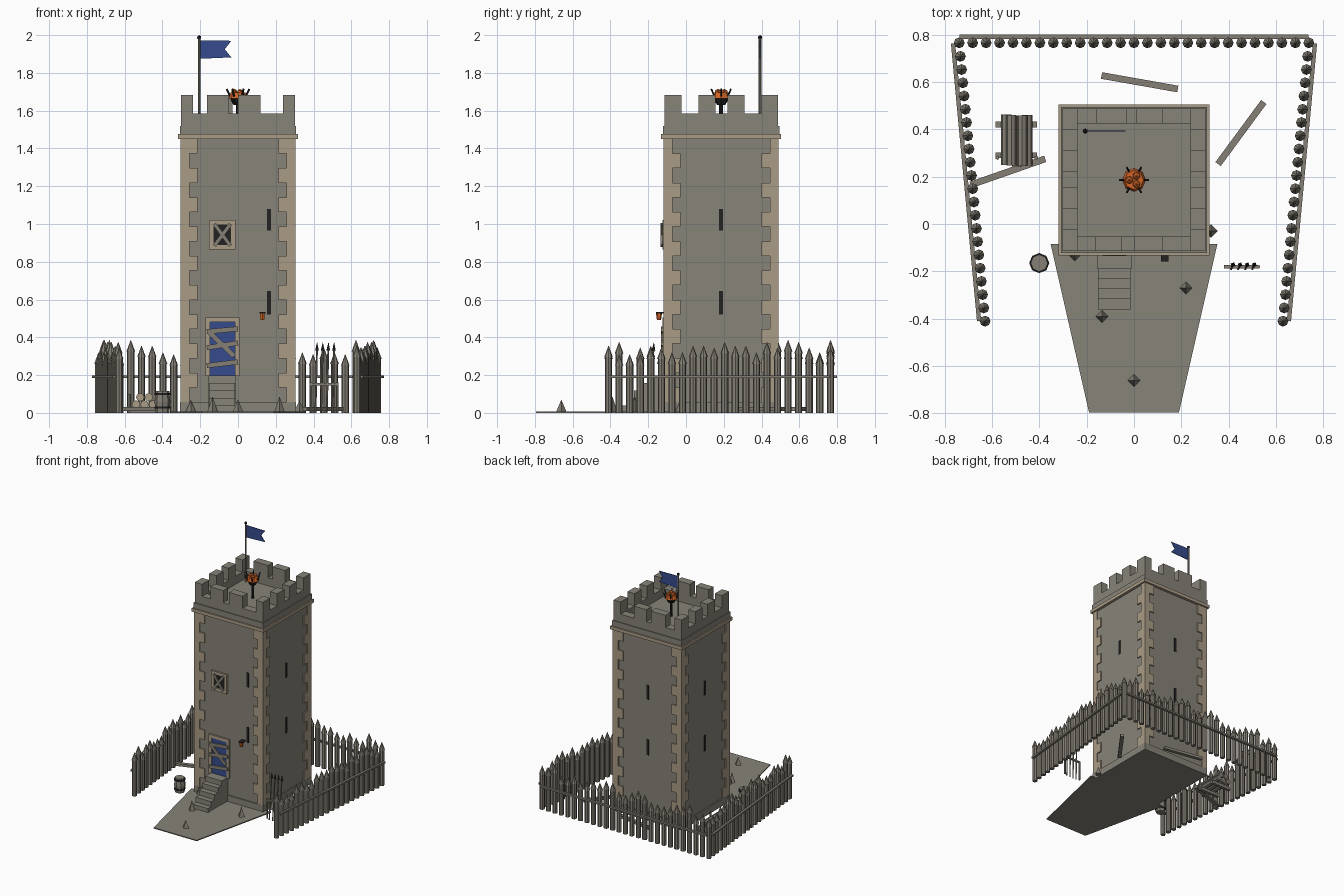
import bpy, bmesh, math, random
from mathutils import Vector, Matrix

if "Cube" in bpy.data.objects:
    bpy.data.objects.remove(bpy.data.objects["Cube"])
random.seed(4)

def material(name, rgb):
    m = bpy.data.materials.new(name)
    m.diffuse_color = (*rgb, 1)
    m.use_nodes = True
    m.node_tree.nodes["Principled BSDF"].inputs["Base Color"].default_value = m.diffuse_color
    return m

STONE = material("grey_stone", (.245, .228, .19))
TRIM = material("pale_stone", (.40, .335, .24))
WOOD = material("weathered_wood", (.235, .215, .178))
IRON = material("dark_iron", (.016, .016, .017))
BLUE = material("blue_paint", (.035, .07, .27))
GLOW = material("orange_glow", (.65, .13, .02))
parts = {}

def part(name, mat):
    return parts.setdefault(name, (bmesh.new(), mat))[0]

def box(name, mat, x0, x1, y0, y1, z0, z1):
    m = Matrix.Translation(((x0+x1)/2, (y0+y1)/2, (z0+z1)/2)) @ Matrix.Diagonal((x1-x0, y1-y0, z1-z0, 1))
    bmesh.ops.create_cube(part(name, mat), size=1, matrix=m)

def axis(p, q):
    p, q = Vector(p), Vector(q)
    d = q - p
    return Matrix.Translation((p+q)/2) @ d.to_track_quat('Z', 'Y').to_matrix().to_4x4(), d.length

def rod(name, mat, p, q, r, r2=None, n=8):
    m, length = axis(p, q)
    bmesh.ops.create_cone(part(name, mat), cap_ends=True, segments=n, radius1=r,
                          radius2=r if r2 is None else r2, depth=length, matrix=m)

def plank(name, p, q, w, t, normal, mat=WOOD):
    # board from p to q, width w, thickness t along normal
    p, q, nrm = Vector(p), Vector(q), Vector(normal)
    d = (q-p).normalized()
    s = d.cross(nrm).normalized()
    m = Matrix((d*(q-p).length, s*w, s.cross(d)*t)).transposed().to_4x4()
    bmesh.ops.create_cube(part(name, mat), size=1, matrix=Matrix.Translation((p+q)/2) @ m)

def prism(name, mat, pts, vec):
    # extrude a flat outline along a vector
    bm = part(name, mat)
    f = bm.faces.new([bm.verts.new(p) for p in pts])
    r = bmesh.ops.extrude_face_region(bm, geom=[f])
    bmesh.ops.translate(bm, vec=vec, verts=[v for v in r['geom'] if isinstance(v, bmesh.types.BMVert)])

CY = .186
def square(name, mat, h, z0, z1):
    box(name, mat, -h, h, CY-h, CY+h, z0, z1)

# tower body, plinth and cornice
square("tower_wall", STONE, .296, 0, 1.46)
square("plinth", STONE, .306, 0, .057)
square("cornice", TRIM, .318, 1.45, 1.476)
square("roof_slab", STONE, .308, 1.476, 1.52)

# corner stones alternating long and short
step = (1.45-.057)/18
for k in range(18):
    a, b = (.09, .047) if k % 2 else (.047, .09)
    z = .057 + k*step
    for sx in (-1, 1):
        for sy in (-1, 1):
            x, y = sorted((sx*.305, sx*(.305-a))), sorted((CY+sy*.305, CY+sy*(.305-b)))
            box("corner_stones", TRIM, *x, *y, z, z+step)

# parapet and merlons
H, I, Z0, Z1, ZT = .301, .238, 1.52, 1.585, 1.682
for s in (-1, 1):
    x, y = sorted((s*H, s*I)), sorted((CY+s*H, CY+s*I))
    box("parapet", STONE, *x, CY-H, CY+H, Z0, Z1)
    box("parapet", STONE, -I, I, *y, Z0, Z1)
    for a, b in ((-H, -.21), (-.12, -.03), (.035, .125), (.21, H)):
        box("merlons", STONE, *x, CY+a, CY+b, Z1, ZT)
    for a, b in ((-.164, -.05), (0, .12)) if s < 0 else ((-.16, -.03), (.01, .12)):
        box("merlons", STONE, a, b, *y, Z1, ZT)

# arrow slits on all four sides
F = CY - .296
for z0, z1 in ((.52, .645), (.965, 1.08)):
    box("arrow_slits", IRON, .153, .174, F-.004, F+.01, z0, z1)
    box("arrow_slits", IRON, -.01, .01, CY+.286, CY+.3, z0, z1)
    for s in (-1, 1):
        x = sorted((s*.286, s*.3))
        box("arrow_slits", IRON, *x, CY-.01, CY+.01, z0, z1)

def frame(name, x0, x1, z0, z1, w, bottom):
    for a in ((x0, x0+w, z0, z1), (x1-w, x1, z0, z1), (x0+w, x1-w, z1-w, z1)) + \
            (((x0+w, x1-w, z0, z0+w),) if bottom else ()):
        box(name, TRIM, a[0], a[1], F-.014, F+.01, a[2], a[3])

# boarded door
frame("door_frame", -.173, .008, .195, .505, .025, False)
box("door", BLUE, -.15, -.015, F-.006, F+.01, .195, .482)
for xa, za, xb, zb in ((-.165, .43, 0, .445), (-.155, .43, -.02, .30),
                       (-.165, .345, 0, .37), (-.165, .25, 0, .27)):
    plank("door_boards", (xa, F-.018, za), (xb, F-.018, zb), .026, .01, (0, 1, 0))

# boarded window
frame("window_frame", -.153, -.013, .865, 1.02, .026, True)
box("window_opening", IRON, -.13, -.04, F-.005, F+.01, .888, .998)
plank("window_boards", (-.125, F-.018, .885), (-.04, F-.018, 1.0), .02, .01, (0, 1, 0))
plank("window_boards", (-.125, F-.02, 1.0), (-.04, F-.02, .885), .02, .01, (0, 1, 0))

# wall lantern
rod("lantern", GLOW, (.129, -.143, .492), (.129, -.143, .527), .011, .016, 6)
box("lantern_bracket", IRON, .113, .145, -.158, F, .527, .534)

# stairs and path slab
box("landing", STONE, -.157, -.011, -.19, F, 0, .197)
for k in range(4):
    box("stairs", STONE, -.153, -.015, -.19-.0425*(k+1), -.19-.0425*k, 0, .157-.039*k)
prism("path_slab", STONE, [(-.352, -.085, 0), (-.19, -.795, 0), (.19, -.795, 0), (.352, -.085, 0)], (0, 0, .008))

# palisade posts and rails
def post(x, y):
    h = random.choice((.31, .32, .345, .355, .375, .385))
    rod("palisade_posts", WOOD, (x, y, 0), (x, y, h-.06), .019)
    rod("palisade_tips", WOOD, (x, y, h-.06), (x, y, h), .023, .001)

for k in range(27):
    post(-.738 + k*1.476/26, .765)
for s in (-1, 1):
    for k in range(21):
        t = k/20
        post(s*(.733-.104*t), .708-1.118*t)
    plank("palisade_rails", (s*.764, .762, .192), (s*.654, -.41, .192), .018, .014, (0, 0, 1))
plank("palisade_rails", (-.737, .791, .192), (.737, .791, .192), .018, .014, (0, 0, 1))

# ground spikes
for x, y, h in ((0, -.66, .068), (-.135, -.39, .085), (.22, -.27, .085), (.325, -.03, .065), (-.25, -.13, .065)):
    rod("ground_spikes", WOOD, (x, y, .004), (x, y, h), .028, .001, 4)

# barrel with hoops
for z0, z1, r0, r1 in ((0, .058, .036, .042), (.058, .115, .042, .036)):
    rod("barrel", WOOD, (-.4, -.165, z0), (-.4, -.165, z1), r0, r1)
for z in (.028, .1):
    rod("barrel_hoops", IRON, (-.4, -.165, z-.006), (-.4, -.165, z+.006), .0425)

# log pile on a base with stakes
for x, z in ((-.54, .045), (-.495, .045), (-.45, .045), (-.518, .083), (-.472, .083)):
    y0 = .25 + random.uniform(-.008, .008)
    rod("logs", WOOD, (x, y0, z), (x, y0+.21, z), .022)
    rod("log_ends", TRIM, (x, y0-.003, z), (x, y0, z), .021)
for y in (.29, .42):
    box("log_base", WOOD, -.585, -.41, y-.012, y+.012, 0, .024)
for x in (-.577, -.413):
    rod("log_stakes", WOOD, (x, .28, 0), (x, .28, .1), .009, n=6)

# loose boards on the ground
for a, b in (((-.69, .165), (-.375, .275)), ((-.137, .627), (.185, .57)), ((.355, .253), (.548, .515))):
    plank("loose_boards", (*a, .02), (*b, .02), .028, .02, (0, 0, 1))

# spear rack
for x in (.385, .525):
    rod("rack_legs", WOOD, (x, -.18, 0), (x, -.18, .16), .007, n=6)
plank("rack_bar", (.38, -.18, .152), (.53, -.18, .152), .014, .012, (0, 0, 1))
for k in range(4):
    x = .41 + k*.03
    rod("spear_shafts", WOOD, (x, -.19, 0), (x+.008, -.172, .335), .005, n=6)
    rod("spear_tips", IRON, (x+.008, -.172, .33), (x+.009, -.17, .372), .011, .001, 4)

# flagpole and swallow-tailed flag
rod("flagpole", WOOD, (-.206, .392, 1.5), (-.206, .392, 1.985), .007)
bmesh.ops.create_icosphere(part("pole_knob", IRON), subdivisions=1, radius=.012, matrix=Matrix.Translation((-.206, .392, 1.988)))
prism("flag", BLUE, [(-.2, .39, 1.875), (-.035, .39, 1.882), (-.07, .39, 1.925), (-.035, .39, 1.97), (-.2, .39, 1.972)], (0, .005, 0))

# rooftop brazier
rod("brazier_post", IRON, (0, CY, 1.515), (0, CY, 1.64), .010)
rod("brazier_bowl", IRON, (0, CY, 1.63), (0, CY, 1.672), .022, .045)
rod("brazier_coals", GLOW, (0, CY, 1.665), (0, CY, 1.695), .05, .04)
for k in range(6):
    a = k*math.pi/3
    c, s = math.cos(a), math.sin(a)
    rod("brazier_bars", IRON, (.022*c, CY+.022*s, 1.635), (.06*c, CY+.06*s, 1.715), .005, n=6)
    if k % 2:
        bmesh.ops.create_icosphere(part("brazier_embers", GLOW), subdivisions=1, radius=.018,
                                   matrix=Matrix.Translation((.02*c, CY+.02*s, 1.698)))

# turn every collected part into an object
for name, (bm, mat) in parts.items():
    bmesh.ops.recalc_face_normals(bm, faces=bm.faces)
    me = bpy.data.meshes.new(name)
    bm.to_mesh(me)
    bm.free()
    me.materials.append(mat)
    bpy.context.collection.objects.link(bpy.data.objects.new(name, me))
